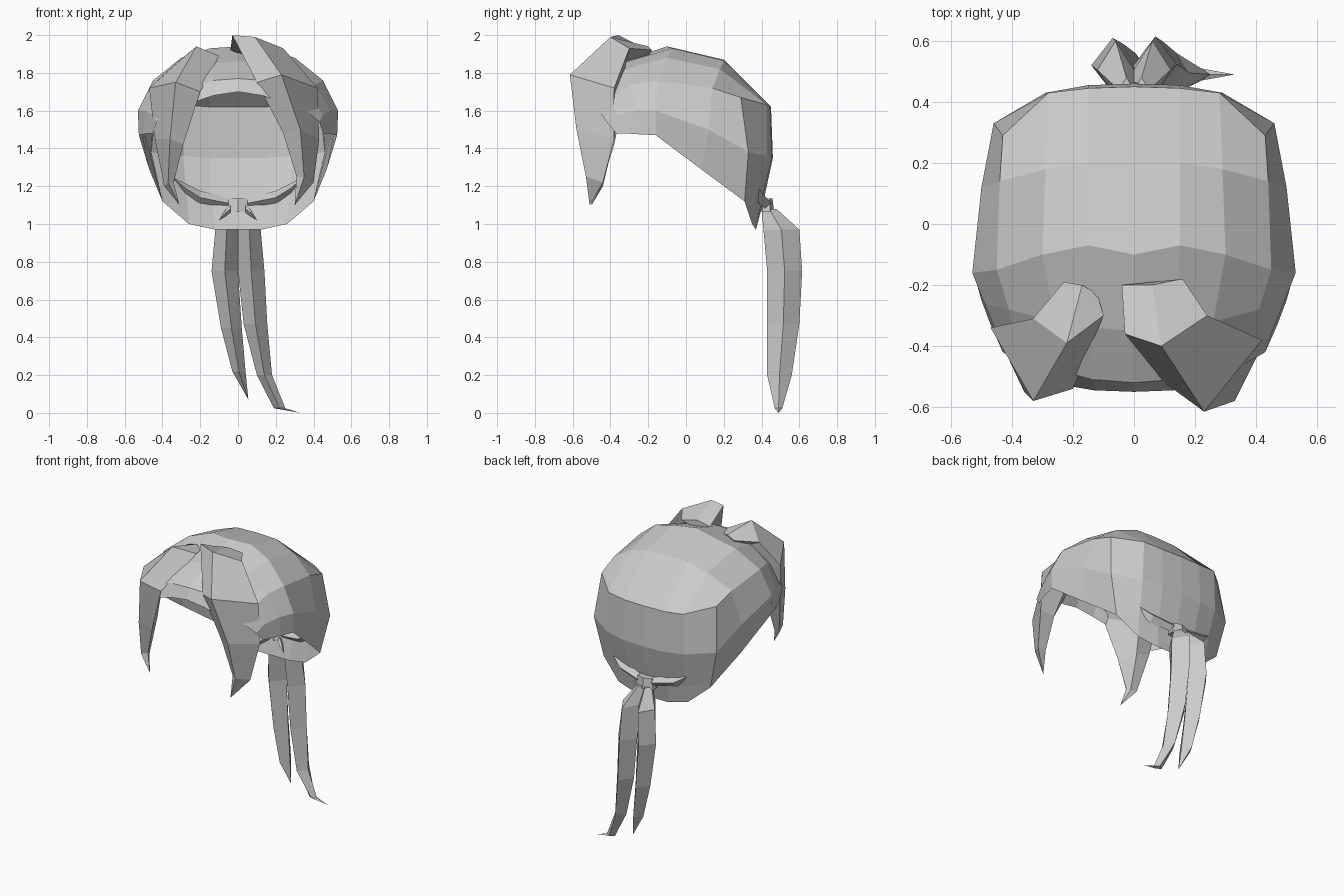
import bpy
import bmesh
from mathutils import Vector

if "Cube" in bpy.data.objects:
    bpy.data.objects.remove(bpy.data.objects["Cube"], do_unlink=True)


def make_material(name, colour):
    material = bpy.data.materials.new(name)
    material.use_nodes = True
    material.diffuse_color = colour
    material.node_tree.nodes["Principled BSDF"].inputs["Base Color"].default_value = colour
    return material


hair = make_material("hair grey", (0.6, 0.6, 0.6, 1))


def finish(bm, name):
    """Weld, orient and store a mesh as a flat shaded object."""
    bmesh.ops.remove_doubles(bm, verts=bm.verts, dist=0.001)
    bmesh.ops.recalc_face_normals(bm, faces=bm.faces)
    mesh = bpy.data.meshes.new(name)
    bm.to_mesh(mesh)
    bm.free()
    mesh.materials.append(hair)
    obj = bpy.data.objects.new(name, mesh)
    bpy.context.collection.objects.link(obj)
    return obj


def skin(bm, rows, closed=False):
    """Join neighbouring rows of points with quads."""
    grid = [[bm.verts.new(p) for p in row] for row in rows]
    count = len(rows[0])
    for upper, lower in zip(grid, grid[1:]):
        for i in range(count if closed else count - 1):
            j = (i + 1) % count
            bm.faces.new((upper[i], upper[j], lower[j], lower[i]))
    return grid


def lock(name, sections, tip):
    """Closed tapering lock of hair through cross-sections, ending in a point."""
    bm = bmesh.new()
    grid = skin(bm, sections, closed=True)
    bm.faces.new(grid[0])
    point = bm.verts.new(tip)
    last = grid[-1]
    for i, vert in enumerate(last):
        bm.faces.new((vert, last[(i + 1) % len(last)], point))
    return finish(bm, name)


def diamond(left, right, front, back, z):
    """Four-sided horizontal section given by its extents."""
    mid_x, mid_y = (left + right) / 2, front * 0.5 + back * 0.5
    return [(left, mid_y, z), (mid_x, front, z), (right, mid_y, z), (mid_x, back, z)]


def mirror(obj):
    modifier = obj.modifiers.new("Mirror", "MIRROR")
    modifier.use_clip = True


# Cap: half rows from the crown line to the lower edge, forehead to nape
crown = [
    [(0, -.55, 1.70), (.13, -.545, 1.68), (.22, -.53, 1.65), (.36, -.46, 1.6), (.43, -.42, 1.54), (.45, -.37, 1.48)],
    [(0, -.52, 1.77), (.13, -.51, 1.76), (.24, -.48, 1.73), (.38, -.41, 1.67), (.45, -.36, 1.58), (.47, -.33, 1.48)],
    [(0, -.35, 1.86), (.14, -.34, 1.85), (.26, -.32, 1.82), (.41, -.28, 1.74), (.49, -.26, 1.6), (.5, -.25, 1.475)],
    [(0, -.1, 1.94), (.15, -.07, 1.93), (.3, -.1, 1.88), (.45, -.15, 1.76), (.53, -.16, 1.6), (.525, -.16, 1.47)],
    [(0, .2, 1.87), (.15, .2, 1.865), (.29, .18, 1.82), (.44, .14, 1.72), (.5, .12, 1.5), (.47, .08, 1.29)],
    [(0, .45, 1.62), (.15, .445, 1.62), (.28, .43, 1.63), (.43, .29, 1.67), (.46, .33, 1.38), (.4, .31, 1.12)],
]
nape = [
    crown[-1][:4],
    [(0, .46, 1.35), (.15, .455, 1.35), (.29, .43, 1.36), (.46, .33, 1.38)],
    [(0, .41, 1.12), (.14, .4, 1.12), (.27, .37, 1.12), (.4, .31, 1.12)],
    [(0, .37, .97), (.12, .37, .97), (.26, .35, 1.0), (.4, .31, 1.12)],
]
bm = bmesh.new()
skin(bm, crown)
skin(bm, nape)
mirror(finish(bm, "hair_cap"))

# Fringe locks: each section is inner, ridge, outer, back
lock("left_fringe", [
    [(-.04, -.2, 1.92), (.06, -.2, 1.94), (.16, -.18, 1.92), (.06, -.2, 1.88)],
    [(-.03, -.36, 2.0), (.09, -.4, 1.99), (.24, -.3, 1.93), (.08, -.32, 1.86)],
    [(.1, -.52, 1.75), (.23, -.615, 1.79), (.42, -.38, 1.72), (.25, -.36, 1.65)],
    [(.24, -.52, 1.48), (.33, -.58, 1.5), (.43, -.38, 1.45), (.32, -.38, 1.45)],
    [(.31, -.5, 1.25), (.35, -.53, 1.25), (.4, -.44, 1.22), (.34, -.44, 1.22)],
], (.3, -.51, 1.1))
lock("right_fringe", [
    [(-.12, -.23, 1.88), (-.17, -.2, 1.9), (-.23, -.19, 1.88), (-.18, -.21, 1.82)],
    [(-.1, -.3, 1.89), (-.22, -.39, 1.94), (-.33, -.31, 1.85), (-.22, -.3, 1.8)],
    [(-.2, -.54, 1.7), (-.33, -.58, 1.75), (-.47, -.34, 1.72), (-.33, -.34, 1.62)],
    [(-.29, -.5, 1.42), (-.36, -.55, 1.45), (-.44, -.38, 1.45), (-.34, -.38, 1.42)],
    [(-.34, -.48, 1.22), (-.37, -.51, 1.22), (-.39, -.44, 1.2), (-.35, -.45, 1.2)],
], (-.31, -.5, 1.1))

# Ponytail: two locks side by side, curling toward the left at the ends
lock("ponytail_right_lock", [
    diamond(-.05, 0, .4, .48, 1.08),
    diamond(-.12, 0, .41, .6, .97),
    diamond(-.14, 0, .43, .61, .75),
    diamond(-.09, .02, .43, .59, .45),
    diamond(-.03, .04, .44, .56, .22),
], (.055, .49, .07))
lock("ponytail_left_lock", [
    diamond(0, .05, .4, .48, 1.08),
    diamond(0, .12, .41, .6, .97),
    diamond(0, .14, .43, .615, .75),
    diamond(.03, .155, .43, .6, .47),
    diamond(.1, .18, .43, .56, .2),
    diamond(.19, .25, .47, .51, .025),
], (.33, .49, 0))

# Hair tie: short six-sided band round the root of the ponytail
bm = bmesh.new()
bmesh.ops.create_cone(bm, cap_ends=True, segments=6, radius1=.075, radius2=.06, depth=.07)
bmesh.ops.scale(bm, vec=(1, .55, 1), verts=bm.verts)
bmesh.ops.translate(bm, vec=(0, .425, 1.1), verts=bm.verts)
finish(bm, "hair_tie")


def wisp(name, path, sizes):
    """Thin lock along a path with a flat diamond section, mirrored."""
    sections = []
    for centre, size in zip(path, sizes):
        c, up, out = Vector(centre), Vector((0, 0, size)), Vector((0, size, 0))
        sections.append([c + up, c + out, c - up, c - out])
    mirror(lock(name, sections, path[-1]))


# Swept locks gathered into the tie, and its short loose ends
wisp("swept_locks", [(.05, .42, 1.11), (.2, .39, 1.14), (.28, .36, 1.19), (.35, .32, 1.25)],
     (.03, .035, .025))
wisp("tie_ends", [(.04, .39, 1.08), (.065, .37, 1.06), (.1, .35, 1.02)], (.02, .018))
